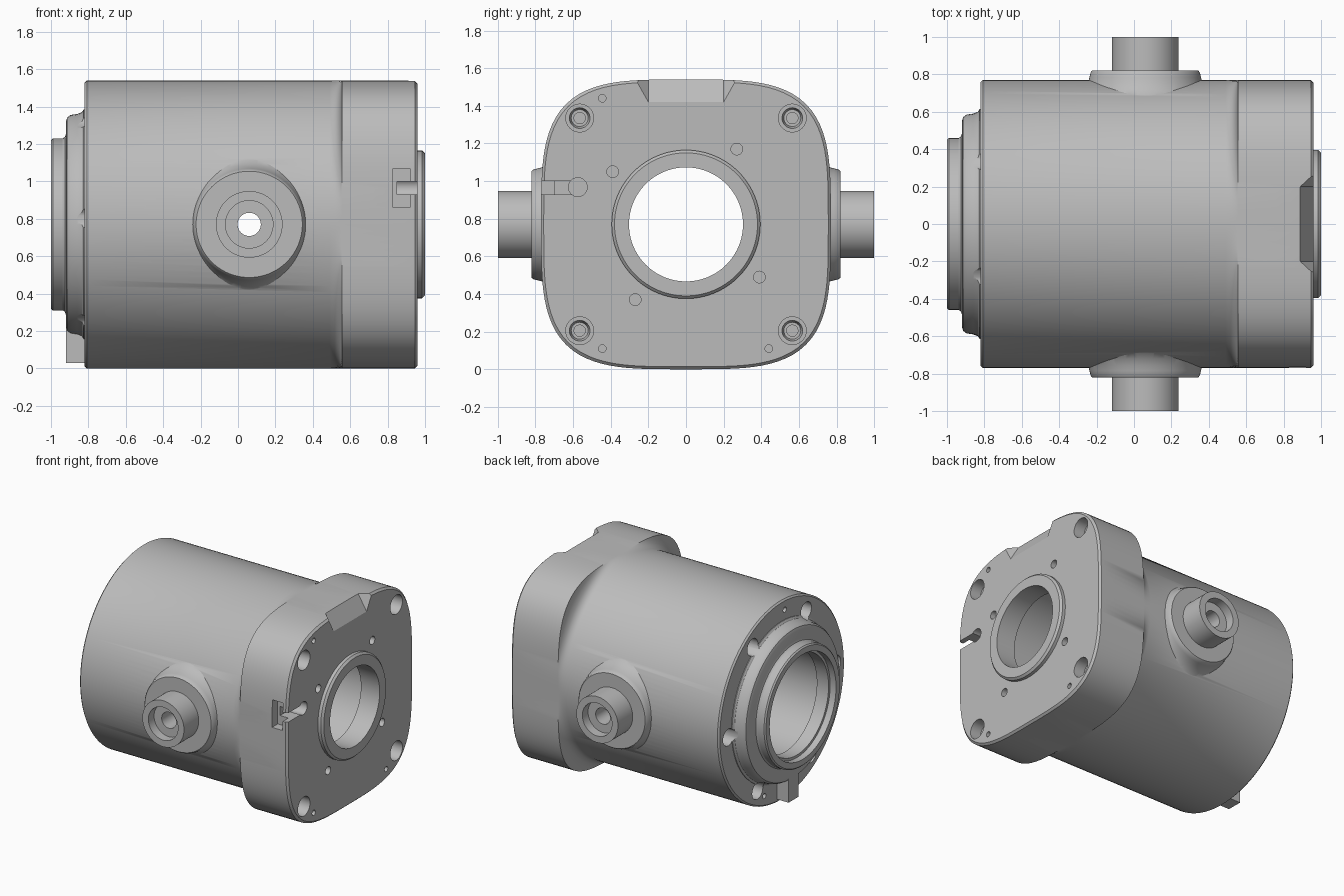
import bpy, bmesh
from math import sin, cos, pi, radians
from mathutils import Matrix, Vector

if "Cube" in bpy.data.objects:
    bpy.data.objects.remove(bpy.data.objects["Cube"])

AXIS_Z = 0.77  # height of the main bore axis
CENTRE = Vector((0, 0, AXIS_Z))

steel = bpy.data.materials.new("machined_grey")
steel.use_nodes = True
steel.diffuse_color = (0.5, 0.5, 0.5, 1)
steel.node_tree.nodes["Principled BSDF"].inputs["Base Color"].default_value = (0.5, 0.5, 0.5, 1)


def finish(name, bm):
    bmesh.ops.recalc_face_normals(bm, faces=bm.faces)
    mesh = bpy.data.meshes.new(name)
    bm.to_mesh(mesh)
    bm.free()
    mesh.materials.append(steel)
    obj = bpy.data.objects.new(name, mesh)
    bpy.context.scene.collection.objects.link(obj)
    return obj


def loft(name, rings, origin=CENTRE, turn=0, segments=96):
    """Closed solid along x; each ring is (x, radius[, squareness])."""
    place = Matrix.Translation(origin) @ Matrix.Rotation(turn, 4, "Z")
    bm = bmesh.new()
    loops = []
    for x, radius, *rest in rings:
        p = rest[0] if rest else 2
        loop = []
        for i in range(segments):
            c, s = cos(2 * pi * i / segments), sin(2 * pi * i / segments)
            r = radius / (abs(c) ** p + abs(s) ** p) ** (1 / p)
            loop.append(bm.verts.new(place @ Vector((x, r * c, r * s))))
        loops.append(loop)
    for a, b in zip(loops, loops[1:]):
        for i in range(segments):
            j = (i + 1) % segments
            bm.faces.new((a[i], a[j], b[j], b[i]))
    bm.faces.new(loops[0])
    bm.faces.new(loops[-1])
    return finish(name, bm)


def hull(name, points):
    bm = bmesh.new()
    for p in points:
        bm.verts.new(p)
    bmesh.ops.convex_hull(bm, input=bm.verts)
    return finish(name, bm)


def box(name, xs, ys, zs):
    return hull(name, [(x, y, z) for x in xs for y in ys for z in zs])


def hole(rings, y, z, segments=32):
    cut(loft("hole_cutter", rings, Vector((0, y, z)), 0, segments))


def combine(tool, operation):
    mod = housing.modifiers.new(operation, "BOOLEAN")
    mod.object, mod.operation, mod.solver = tool, operation, "EXACT"
    bpy.context.view_layer.objects.active = housing
    bpy.ops.object.modifier_apply(modifier=mod.name)
    bpy.data.objects.remove(tool)


def add(tool):
    combine(tool, "UNION")


def cut(tool):
    combine(tool, "DIFFERENCE")


# Round barrel swelling into the rounded-square flange
R, SQ = 0.77, 3.7
housing = loft("motor_housing", [
    (-0.82, R - 0.012), (-0.808, R), (0.49, R), (0.52, R, 2.12), (0.54, R, 2.4),
    (0.551, R, 2.9), (0.556, R, SQ), (0.945, R, SQ), (0.96, R - 0.014, SQ)], segments=128)

# Rear boss with its spigot, and the front locating ring
add(loft("rear_boss", [
    (-0.75, 0.62), (-0.825, 0.615), (-0.835, 0.60), (-0.86, 0.59), (-0.895, 0.585),
    (-0.913, 0.572), (-0.92, 0.55), (-0.92, 0.485), (-0.925, 0.468), (-0.937, 0.46),
    (-0.99, 0.46), (-1.0, 0.45)]))
add(loft("front_ring", [(0.9, 0.395), (0.985, 0.395), (1.0, 0.38)]))
add(box("key_tab", (-0.92, -0.78), (-0.06, 0.06), (0.03, 0.25)))

# Trunnions on both sides, each with a flared foot
TRUNNION = Vector((0.06, 0, AXIS_Z))
for side in (1, -1):
    add(loft("trunnion", [
        (0.6, 0.40), (0.665, 0.375), (0.69, 0.345), (0.72, 0.322), (0.755, 0.306),
        (0.785, 0.298), (0.81, 0.292), (0.82, 0.284), (0.82, 0.178), (1.0, 0.178)],
        TRUNNION, side * pi / 2))

# Main bore, stepped at both ends
cut(loft("bore_cutter", [
    (-1.1, 0.405), (-0.95, 0.405), (-0.95, 0.385), (-0.85, 0.385), (-0.85, 0.41),
    (0.84, 0.41), (0.84, 0.303), (1.1, 0.303)]))

# Counterbored trunnion holes opening into the bore
for side in (1, -1):
    cut(loft("trunnion_cutter", [(0.3, 0.062), (0.93, 0.062), (0.93, 0.127), (1.1, 0.127)],
             TRUNNION, side * pi / 2, 48))

# Corner bolt holes in the flange
for y in (-0.565, 0.565):
    for z in (-0.565, 0.565):
        hole([(0.6, 0.03), (0.83, 0.03), (0.83, 0.045), (0.87, 0.055), (0.87, 0.074), (1.1, 0.074)],
             y, AXIS_Z + z)

# Small tapped and dowel holes in the flange face
for y, z in ((0.27, 0.40), (-0.39, 0.28)):
    for s in (1, -1):
        hole([(0.86, 0.031), (1.1, 0.031)], s * y, AXIS_Z + s * z)
for y, z in ((-0.445, 0.67), (-0.445, -0.66), (0.44, -0.66)):
    hole([(0.88, 0.02), (1.1, 0.02)], y, AXIS_Z + z)

# Bolt circle on the rear end
for k in range(6):
    a = radians(60 * k + 3)
    hole([(-1.1, 0.065), (-0.7, 0.065), (-0.7, 0.035), (-0.6, 0.035)],
         -0.655 * cos(a), AXIS_Z + 0.655 * sin(a))
for degrees in (87, 252):
    a = radians(degrees)
    hole([(-1.1, 0.02), (-0.76, 0.02)], -0.69 * cos(a), AXIS_Z + 0.69 * sin(a))

# Sloped relief at the top of the flange, flaring outwards
out = Vector((0.857, 0, 0.514)) * 0.15
relief = []
for x, z in ((0.99, 1.37), (0.855, 1.595)):
    for s in (1, -1):
        relief.append(Vector((x, s * 0.2, z)))
        relief.append(Vector((x, s * 0.365, z)) + out)
cut(hull("relief_cutter", relief))

# Cable slot: side pocket, narrow channel and round end
cut(box("pocket_cutter", (0.83, 0.92), (-0.85, -0.70), (0.86, 1.07)))
cut(box("channel_cutter", (0.85, 1.05), (-0.85, -0.58), (0.93, 1.0)))
hole([(0.84, 0.05), (1.1, 0.05)], -0.575, 0.968)

bpy.ops.object.select_all(action="DESELECT")
housing.select_set(True)
bpy.context.view_layer.objects.active = housing
bpy.ops.object.shade_smooth_by_angle(angle=radians(30))
